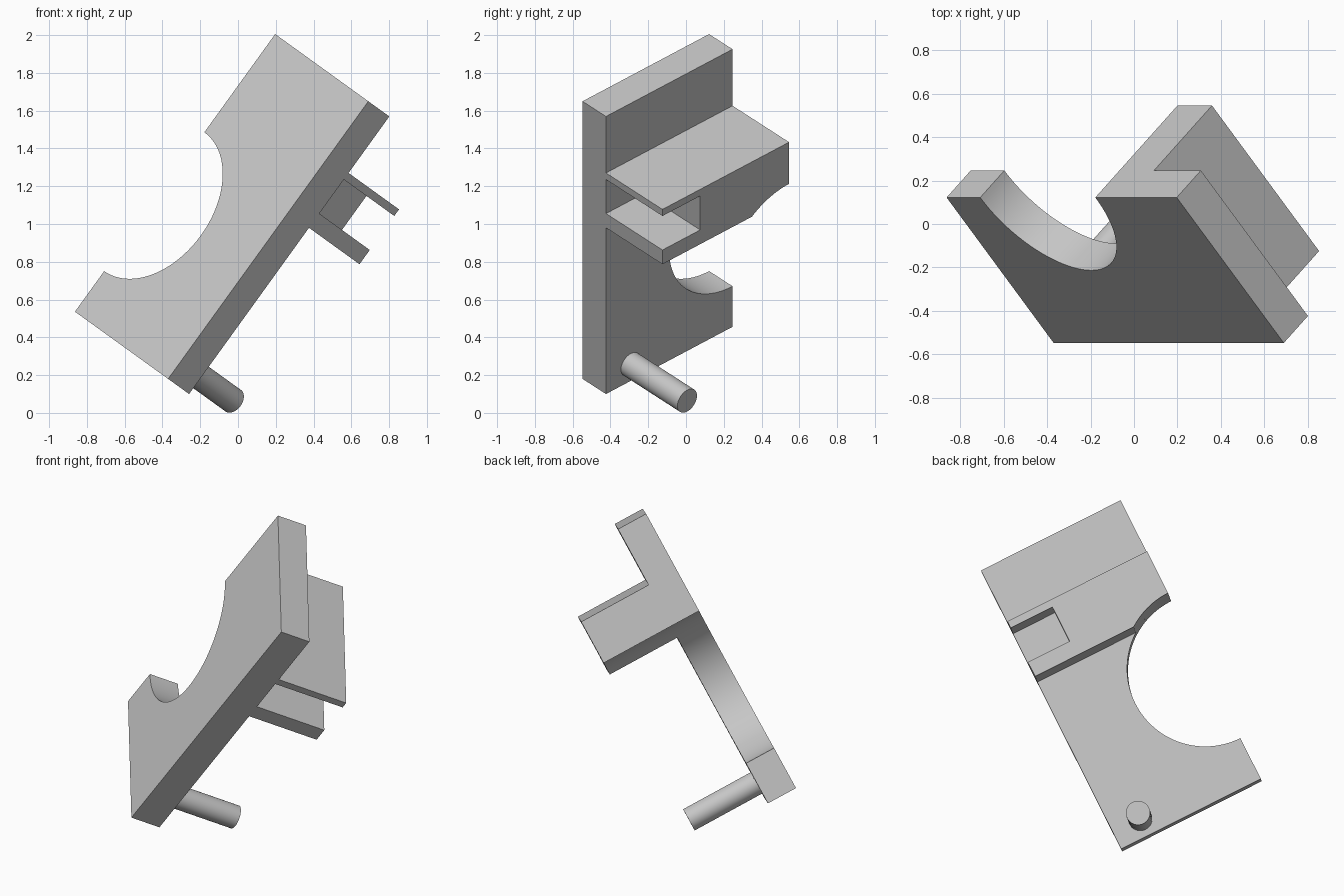
import bpy, bmesh, math
from mathutils import Matrix, Vector

if "Cube" in bpy.data.objects:
    bpy.data.objects.remove(bpy.data.objects["Cube"], do_unlink=True)

grey = bpy.data.materials.new("light grey")
grey.use_nodes = True
colour = (0.57, 0.57, 0.57, 1)
grey.diffuse_color = colour
grey.node_tree.nodes["Principled BSDF"].inputs["Base Color"].default_value = colour

# Tilted frame: u along the plate, v across it, w out of its front face
u = Vector((0.585, 0, 0.811)).normalized()
v = Vector((-0.5415, 0.7405, 0.398))
v = (v - u * v.dot(u)).normalized()
w = u.cross(v)
frame = Matrix.Translation((-0.37, -0.548, 0.18)) @ Matrix((u, v, w)).transposed().to_4x4()

LENGTH, WIDTH, THICK, REACH = 1.812, 0.905, 0.185, 0.445
NOTCH_U, NOTCH_R = 0.718, 0.453


def arc(start, end, steps):
    """Points on the round notch, angles measured from the +u direction."""
    angles = [start + (end - start) * i / steps for i in range(steps + 1)]
    return [(NOTCH_U + NOTCH_R * math.cos(a), WIDTH + NOTCH_R * math.sin(a)) for a in angles]


def extrude(name, outline, bottom, top):
    """Prism on a flat outline, placed in the tilted frame."""
    bm = bmesh.new()
    face = bm.faces.new([bm.verts.new((x, y, bottom)) for x, y in outline])
    result = bmesh.ops.extrude_face_region(bm, geom=[face])
    moved = [g for g in result["geom"] if isinstance(g, bmesh.types.BMVert)]
    bmesh.ops.translate(bm, verts=moved, vec=(0, 0, top - bottom))
    bmesh.ops.recalc_face_normals(bm, faces=bm.faces)
    mesh = bpy.data.meshes.new(name)
    bm.to_mesh(mesh)
    bm.free()
    mesh.materials.append(grey)
    obj = bpy.data.objects.new(name, mesh)
    bpy.context.collection.objects.link(obj)
    obj.matrix_world = frame
    bpy.ops.object.select_all(action="DESELECT")
    obj.select_set(True)
    bpy.context.view_layer.objects.active = obj
    bpy.ops.object.shade_smooth_by_angle(angle=math.radians(30))
    return obj


# Plate with a half-round notch in one long edge
plate = [(0, 0), (LENGTH, 0), (LENGTH, WIDTH)] + arc(0, -math.pi, 64) + [(0, WIDTH)]
extrude("plate", plate, -THICK, 0)

# Slotted bracket on the back, its lower corner cut by the same notch
low, high, slot_low, slot_high, slot_depth = 1.085, 1.443, 1.178, 1.4, 0.27
notch_angle = -math.acos((low - NOTCH_U) / NOTCH_R)
bracket = [(low, 0), (slot_low, 0), (slot_low, slot_depth), (slot_high, slot_depth),
           (slot_high, 0), (high, 0), (high, WIDTH)] + arc(0, notch_angle, 13)
extrude("slotted_bracket", bracket, -THICK - REACH, -THICK)

# Round pin near the lower end
pin_u, pin_v, pin_r, sides = 0.108, 0.177, 0.07, 48
pin = [(pin_u + pin_r * math.cos(math.tau * i / sides),
        pin_v + pin_r * math.sin(math.tau * i / sides)) for i in range(sides)]
extrude("pin", pin, -THICK - REACH, -THICK)
